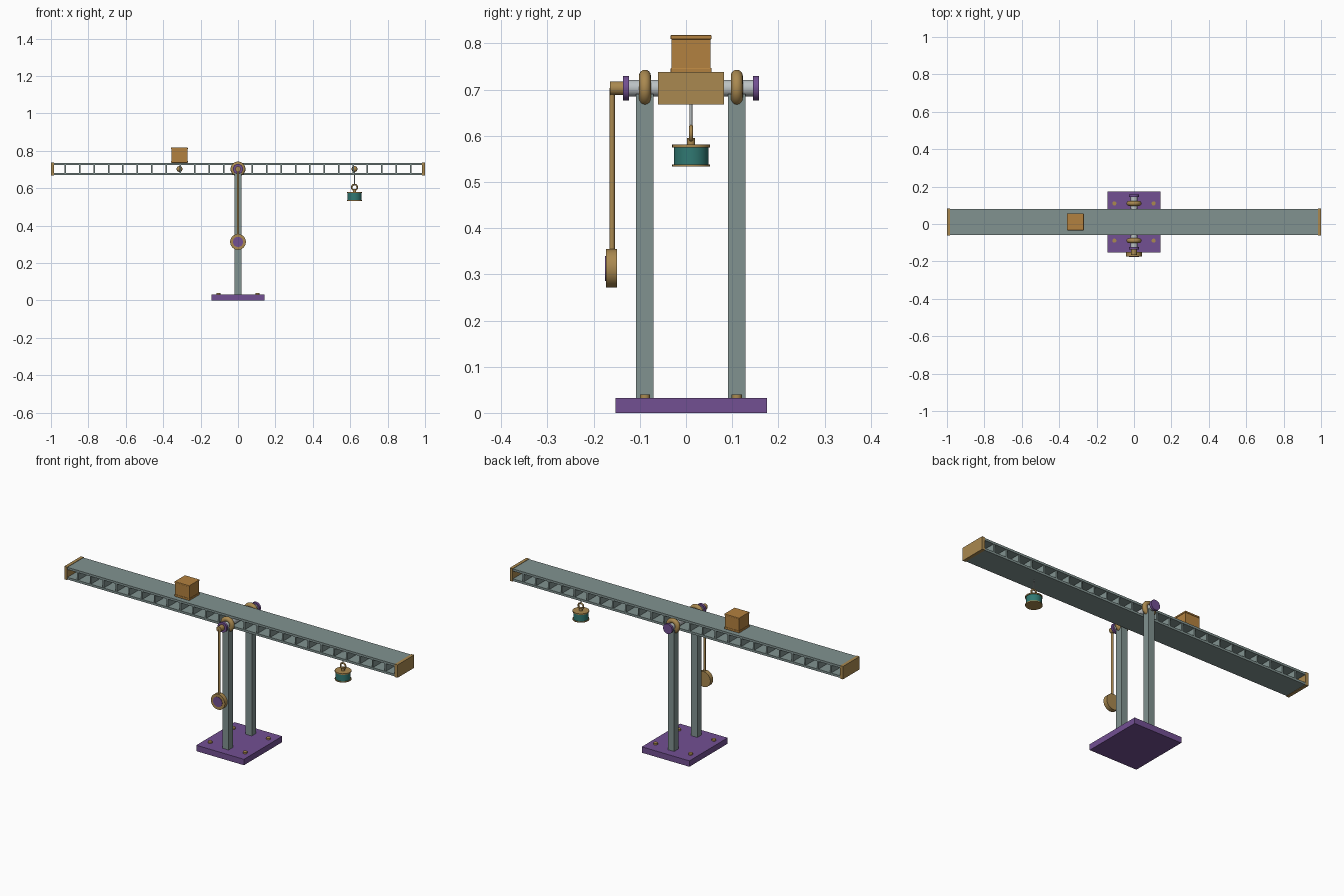
import bpy
from math import pi

if "Cube" in bpy.data.objects:
    bpy.data.objects.remove(bpy.data.objects["Cube"])

CY = 0.011          # centre line of the stand
AXIS_Z = 0.703      # pivot height
COLS = (-0.089, 0.110)


def mat(name, r, g, b):
    m = bpy.data.materials.new(name)
    m.diffuse_color = (r, g, b, 1)
    m.use_nodes = True
    m.node_tree.nodes["Principled BSDF"].inputs["Base Color"].default_value = m.diffuse_color
    return m


STEEL = mat("painted_steel", 0.22, 0.29, 0.28)
BRASS = mat("brass", 0.40, 0.25, 0.08)
WOOD = mat("wood", 0.45, 0.22, 0.05)
PURPLE = mat("purple", 0.17, 0.08, 0.29)
TEAL = mat("teal", 0.03, 0.19, 0.17)
METAL = mat("bright_metal", 0.50, 0.54, 0.55)


def finish(name, m, smooth=False):
    o = bpy.context.object
    o.name = name
    o.data.materials.append(m)
    if smooth:
        bpy.ops.object.shade_smooth_by_angle()
    return o


def box(name, x, y, z, m, bevel=0):
    """Box from (min, max) ranges."""
    bpy.ops.mesh.primitive_cube_add(size=1, location=[sum(r) / 2 for r in (x, y, z)])
    o = bpy.context.object
    o.scale = [r[1] - r[0] for r in (x, y, z)]
    bpy.ops.object.transform_apply(location=False, rotation=False, scale=True)
    if bevel:
        b = o.modifiers.new("bevel", 'BEVEL')
        b.width, b.segments = bevel, 2
    return finish(name, m)


def cyl(name, axis, a, b, c, r, m, n=32):
    """Cylinder along 'Y' or 'Z' from a to b; c is the other two coordinates."""
    mid = (a + b) / 2
    loc = (c[0], mid, c[1]) if axis == 'Y' else (c[0], c[1], mid)
    rot = (pi / 2, 0, 0) if axis == 'Y' else (0, 0, 0)
    bpy.ops.mesh.primitive_cylinder_add(vertices=n, radius=r, depth=b - a, location=loc, rotation=rot)
    return finish(name, m, n > 8)


def ring(name, loc, major, minor, m):
    bpy.ops.mesh.primitive_torus_add(major_radius=major, minor_radius=minor, major_segments=40,
                                     minor_segments=16, location=loc, rotation=(pi / 2, 0, 0))
    return finish(name, m, True)


# base plate, bolts, columns and bearing rings
box("base_plate", (-0.143, 0.143), (-0.153, 0.175), (0, 0.032), PURPLE)
for y in COLS:
    for x in (-0.105, 0.105):
        cyl("base_bolt", 'Z', 0.03, 0.04, (x, y), 0.011, BRASS, 16)
    box("column", (-0.0188, 0.0188), (y - 0.0188, y + 0.0188), (0.03, 0.69), STEEL)
    ring("bearing_ring", (0, y, AXIS_Z), 0.027, 0.013, BRASS)

# axle and its end caps
cyl("axle", 'Y', -0.124, 0.147, (0, AXIS_Z), 0.018, METAL)
cyl("front_axle_cap", 'Y', -0.136, -0.123, (0, AXIS_Z), 0.027, PURPLE)
cyl("back_axle_cap", 'Y', 0.145, 0.158, (0, AXIS_Z), 0.027, PURPLE)

# balance beam: two plates, ribs and end caps
HALF = 0.069
side = (CY - HALF, CY + HALF)
box("beam_top_plate", (-0.99, 0.99), side, (0.724, 0.736), STEEL)
box("beam_bottom_plate", (-0.99, 0.99), side, (0.67, 0.682), STEEL)
for i in range(-12, 13):
    x = i * 2 / 26
    box("beam_rib", (x - 0.004, x + 0.004), (side[0] + 0.002, side[1] - 0.002), (0.681, 0.725), STEEL)
for x in ((-1, -0.983), (0.983, 1)):
    box("beam_end_cap", x, (CY - 0.0715, CY + 0.0715), (0.668, 0.738), BRASS)

# crate on the left arm with thin raised rims
cx, w = -0.313, 0.0425
box("crate", (cx - w, cx + w), (CY - w, CY + w), (0.736, 0.816), WOOD)
e = w + 0.002
for z in ((0.736, 0.747), (0.809, 0.818)):
    box("crate_rim", (cx - e, cx + e), (CY - e, CY + e), z, WOOD, 0.002)

# pins inside the beam
for x in (cx, 0.623):
    bpy.ops.mesh.primitive_uv_sphere_add(segments=20, ring_count=12, radius=0.016,
                                         location=(x, CY, AXIS_Z))
    finish("beam_pin", BRASS, True)

# hanging weight on the right arm
hx = (0.623, CY)
cyl("hanger_wire", 'Z', 0.615, 0.70, hx, 0.003, METAL, 12)
ring("hanger_ring", (0.623, CY, 0.605), 0.015, 0.0042, BRASS)
cyl("weight_neck", 'Z', 0.578, 0.595, hx, 0.009, BRASS, 20)
cyl("weight_body", 'Z', 0.536, 0.578, hx, 0.0375, TEAL)
cyl("weight_top_rim", 'Z', 0.575, 0.581, hx, 0.041, BRASS)
cyl("weight_bottom_rim", 'Z', 0.533, 0.538, hx, 0.041, BRASS)

# pendulum in front
cyl("pendulum_hub", 'Y', -0.165, -0.134, (0, AXIS_Z), 0.015, BRASS)
cyl("pendulum_rod", 'Z', 0.34, AXIS_Z, (0, -0.160), 0.006, BRASS, 16)
cyl("pendulum_bob", 'Y', -0.173, -0.149, (0, 0.313), 0.042, BRASS, 40)
cyl("pendulum_bob_face", 'Y', -0.1755, -0.165, (0, 0.313), 0.027, PURPLE)
